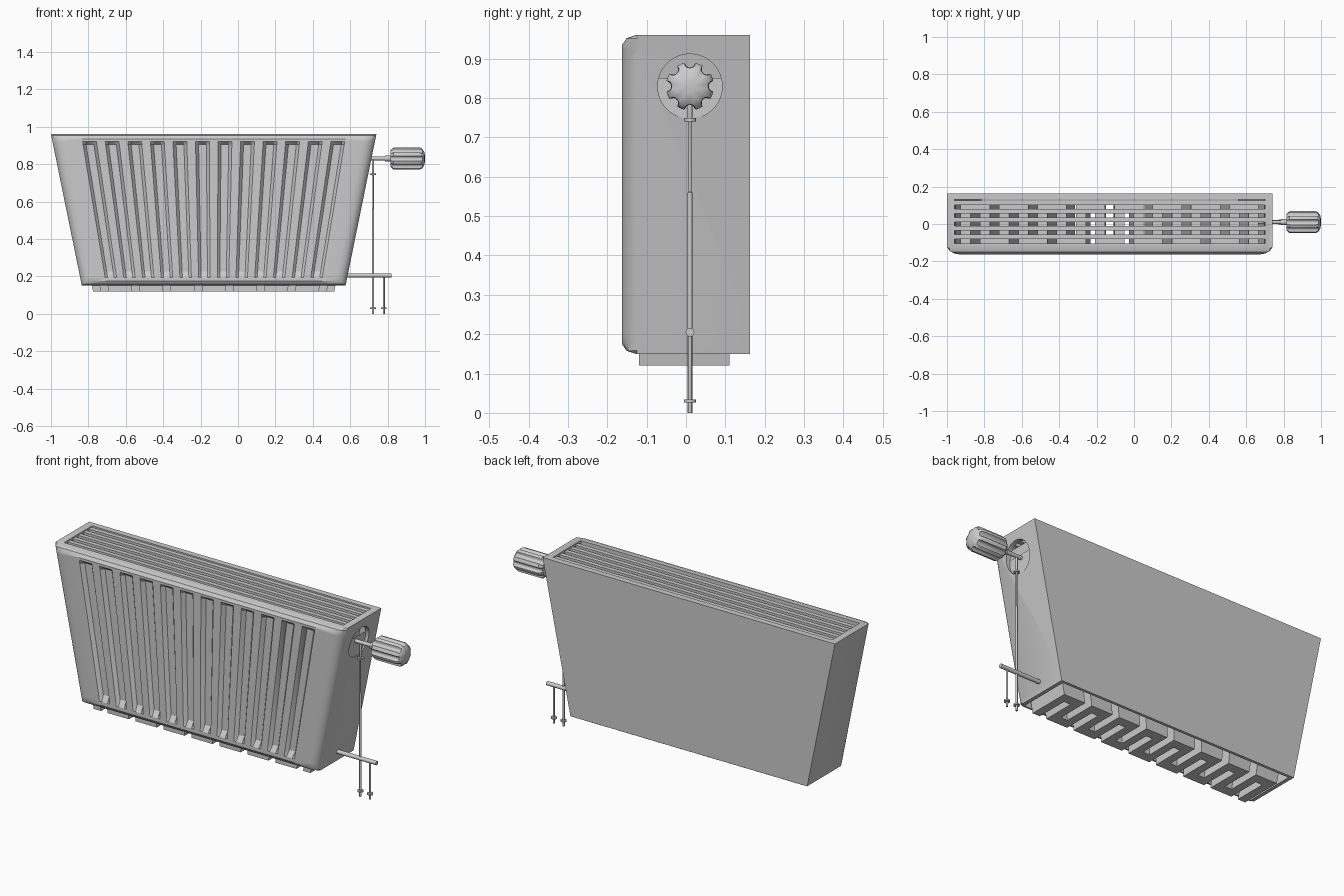
import bpy, bmesh, math

if "Cube" in bpy.data.objects:
    bpy.data.objects.remove(bpy.data.objects["Cube"])

CX, FRONT, PY = -0.13, -0.163, 0.01        # body centre x, front face y, pipe plane y


def half(z):
    """Half width of the tapered body at height z."""
    return 0.705 + 0.165 * (z - 0.15) / 0.81


def loft(name, loops, smooth=None):
    """Skin a list of equal-length closed loops and cap both ends."""
    bm = bmesh.new()
    rings = [[bm.verts.new(p) for p in loop] for loop in loops]
    n = len(rings[0])
    for a, b in zip(rings, rings[1:]):
        for i in range(n):
            bm.faces.new((a[i], a[(i + 1) % n], b[(i + 1) % n], b[i]))
    bm.faces.new(rings[0][::-1])
    bm.faces.new(rings[-1])
    bmesh.ops.recalc_face_normals(bm, faces=bm.faces)
    me = bpy.data.meshes.new(name)
    bm.to_mesh(me)
    bm.free()
    ob = bpy.data.objects.new(name, me)
    bpy.context.collection.objects.link(ob)
    if smooth:
        select(ob)
        bpy.ops.object.shade_smooth_by_angle(angle=math.radians(smooth))
    return ob


def select(ob):
    bpy.ops.object.select_all(action='DESELECT')
    ob.select_set(True)
    bpy.context.view_layer.objects.active = ob


def cut(ob, cutter):
    select(ob)
    mod = ob.modifiers.new("cut", 'BOOLEAN')
    mod.operation, mod.solver, mod.object = 'DIFFERENCE', 'EXACT', cutter
    bpy.ops.object.modifier_apply(modifier=mod.name)
    bpy.data.objects.remove(cutter)


def turned(name, profile, axis, a, b, sides=16):
    """Lathe (position, radius) pairs along 'x' at (y=a, z=b) or 'z' at (x=a, y=b)."""
    loops = []
    for t, r in profile:
        ring = [(r * math.cos(k * math.tau / sides), r * math.sin(k * math.tau / sides))
                for k in range(sides)]
        loops.append([(t, a + c, b + s) if axis == 'x' else (a + c, b + s, t)
                      for c, s in ring])
    return loft(name, loops, 40)


# Casing: tapered shell with fanned grooves in its front
def casing_loop(z, inset, depth):
    edge = [(1, -0.125), (0.985, -0.145), (0.96, -0.158), (0.925, FRONT)]
    pts = [(1, 0.162), (-1, 0.162)] + [(-u, y) for u, y in edge]
    for i in range(12):
        u = (i - 5.5) * 0.14
        pts += [(u - 0.043, FRONT), (u - 0.024, FRONT + depth),
                (u + 0.024, FRONT + depth), (u + 0.043, FRONT)]
    pts += edge[::-1]
    return [(CX + u * half(z), max(y, FRONT + inset), z) for u, y in pts]


levels = [(0.15, 0.035, 0), (0.158, 0.012, 0), (0.175, 0, 0), (0.195, 0, 0),
          (0.225, 0, 0.02), (0.905, 0, 0.02), (0.922, 0, 0), (0.935, 0, 0),
          (0.952, 0.012, 0), (0.96, 0.035, 0)]
body = loft("radiator_casing", [casing_loop(*lv) for lv in levels])


# Hollow inside, open below, narrowed at the top by the grille rim
def cavity_loop(z, u, y0, y1):
    w = u * half(z)
    return [(CX + w, y1, z), (CX - w, y1, z), (CX - w, y0, z), (CX + w, y0, z)]


cut(body, loft("cavity_cutter", [
    cavity_loop(0.1, 0.972, -0.135, 0.147), cavity_loop(0.93, 0.972, -0.135, 0.147),
    cavity_loop(0.931, 0.955, -0.105, 0.13), cavity_loop(1.0, 0.955, -0.105, 0.13)]))

# Round recess for the valve in the right side
cut(body, turned("recess_cutter", [(0.694, 0.082), (0.9, 0.082)], 'x', PY, 0.83, 48))
select(body)
bpy.ops.object.shade_smooth_by_angle(angle=math.radians(32))

# Grille slats
for i in range(5):
    y = 0.113 - i * 0.0455
    loft(f"grille_slat_{i + 1}", [cavity_loop(z, 0.958, y - 0.012, y + 0.012)
                                  for z in (0.935, 0.955)])

# Heating element: meander outline, offset both ways and extruded with the taper
T, PITCH, Y0, Y1 = 0.027, 0.1035, -0.093, 0.083
path = []
for j in range(16):
    x = (j - 7.5) * PITCH
    path += [(x, Y0), (x, Y1)] if j % 2 == 0 else [(x, Y1), (x, Y0)]
path[0] = (path[0][0], Y0 - T)
path[-1] = (path[-1][0], Y0 - T)
left, right = [], []
for i, (x, y) in enumerate(path):
    nx = ny = 0
    for a, b in zip(path[max(i - 1, 0):i + 1], path[max(i - 1, 0) + 1:i + 2]):
        d = math.hypot(b[0] - a[0], b[1] - a[1])
        nx -= (b[1] - a[1]) / d
        ny += (b[0] - a[0]) / d
    left.append((x + T * nx, y + T * ny))
    right.append((x - T * nx, y - T * ny))
outline = left + right[::-1]
loft("heating_element", [[(CX + x * half(z) / 0.87, y, z) for x, y in outline]
                         for z in (0.12, 0.925)])

# Valve stem and fluted knob
turned("valve_stem", [(0.66, 0.01), (0.785, 0.01), (0.787, 0.016), (0.82, 0.016)],
       'x', PY, 0.83)
knob = []
for x, r, notch in [(0.815, 0.045, 0), (0.832, 0.061, 0.013), (0.972, 0.061, 0.013),
                    (0.986, 0.053, 0.006), (0.996, 0.035, 0), (1.0, 0.012, 0)]:
    ring = []
    for k in range(80):
        p = k % 10
        rr = r - (notch if p in (9, 0, 1) else notch * 0.75 if p in (8, 2) else 0)
        a = k * math.tau / 80
        ring.append((x, PY + rr * math.cos(a), 0.83 + rr * math.sin(a)))
    knob.append(ring)
loft("valve_knob", knob, 35)

# Pipes with floor collars
turned("side_pipe", [(0.56, 0.011), (0.82, 0.011)], 'x', PY, 0.205)
turned("tall_pipe", [(0, 0.006), (0.56, 0.006), (0.562, 0.004), (0.735, 0.004),
                     (0.74, 0.006), (0.82, 0.006), (0.83, 0.004)], 'z', 0.722, PY)
turned("short_pipe", [(0, 0.005), (0.205, 0.005)], 'z', 0.78, PY)
for name, x, z in [("tall_pipe_collar", 0.722, 0.03), ("short_pipe_collar", 0.78, 0.03),
                   ("valve_collar", 0.722, 0.745)]:
    turned(name, [(z - 0.004, 0.015), (z + 0.004, 0.015)], 'z', x, PY)
